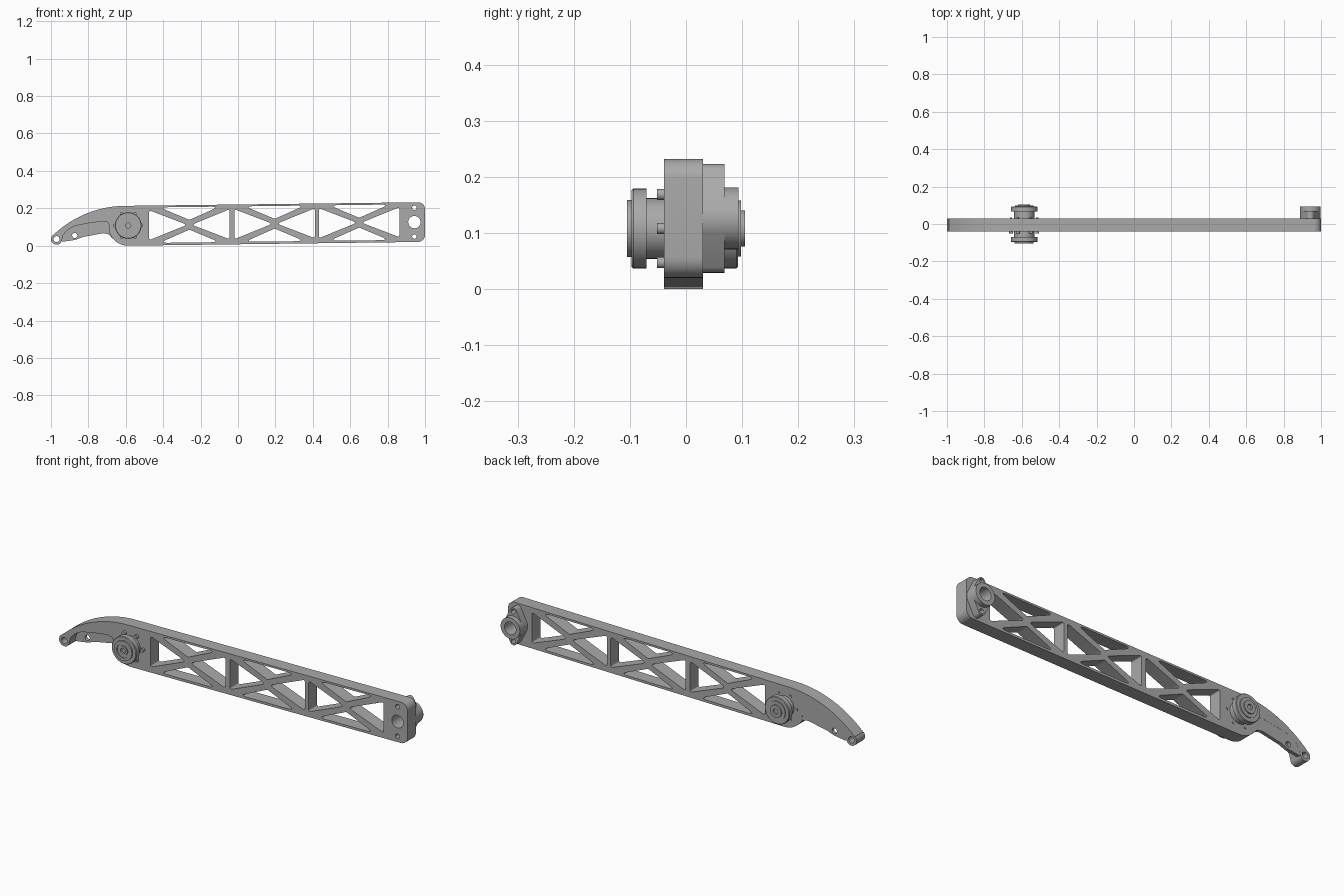
import bpy, bmesh
from math import sin, cos, pi, radians
from mathutils import Vector, Matrix
from mathutils.geometry import convex_hull_2d

cube = bpy.data.objects.get("Cube")
if cube:
    bpy.data.objects.remove(cube, do_unlink=True)

metal = bpy.data.materials.new("satin_grey_metal")
metal.use_nodes = True
GREY = (0.4, 0.4, 0.4, 1)
metal.diffuse_color = GREY
metal.node_tree.nodes["Principled BSDF"].inputs["Base Color"].default_value = GREY

HUB = (-0.587, 0.108)
SOCKET = (0.943, 0.126)
TIP = (-0.97, 0.035)
FRONT, BACK = -0.039, 0.030


def arc(c, r, a0=0, a1=360, n=32):
    full = abs(a1 - a0) == 360
    steps = n if full else n + 1
    angles = [radians(a0 + (a1 - a0) * i / n) for i in range(steps)]
    return [(c[0] + r * cos(a), c[1] + r * sin(a)) for a in angles]


def rounded(points, radius, n=6):
    """Round every corner of a polygon."""
    out = []
    for i, p in enumerate(points):
        p = Vector(p)
        a = Vector(points[i - 1]) - p
        b = Vector(points[(i + 1) % len(points)]) - p
        half = a.angle(b) / 2
        t = min(radius / max(abs(sin(half) / cos(half)), 0.01), a.length * 0.45, b.length * 0.45)
        s, e = p + a.normalized() * t, p + b.normalized() * t
        for k in range(n + 1):
            u = k / n
            out.append(tuple((1 - u) ** 2 * s + 2 * u * (1 - u) * p + u * u * e))
    return out


def finish(obj):
    obj.data.materials.clear()
    obj.data.materials.append(metal)
    bpy.ops.object.select_all(action='DESELECT')
    obj.select_set(True)
    bpy.context.view_layer.objects.active = obj
    bpy.ops.object.shade_smooth_by_angle(angle=radians(30))
    return obj


def plate(name, loops, y0, y1):
    """Extrude an x-z outline, with the later loops as holes, from y0 to y1."""
    curve = bpy.data.curves.new(name, 'CURVE')
    curve.dimensions = '2D'
    curve.fill_mode = 'BOTH'
    curve.extrude = (y1 - y0) / 2
    for loop in loops:
        s = curve.splines.new('POLY')
        s.points.add(len(loop) - 1)
        for pt, (x, z) in zip(s.points, loop):
            pt.co = (x, z, 0, 1)
        s.use_cyclic_u = True
    obj = bpy.data.objects.new(name, curve)
    bpy.context.collection.objects.link(obj)
    bpy.ops.object.select_all(action='DESELECT')
    obj.select_set(True)
    bpy.context.view_layer.objects.active = obj
    bpy.ops.object.convert(target='MESH')
    obj = bpy.context.view_layer.objects.active
    mesh = obj.data
    mesh.transform(Matrix.Translation((0, (y0 + y1) / 2, 0)) @ Matrix.Rotation(pi / 2, 4, 'X'))
    bm = bmesh.new()
    bm.from_mesh(mesh)
    bmesh.ops.remove_doubles(bm, verts=bm.verts, dist=1e-5)
    bmesh.ops.recalc_face_normals(bm, faces=bm.faces)
    bm.to_mesh(mesh)
    bm.free()
    return finish(obj)


def lathe(name, center, profile, steps=48):
    """Turn a (radius, y) profile about an axis along y."""
    bm = bmesh.new()
    vs = [bm.verts.new((r, y, 0)) for r, y in profile]
    edges = [bm.edges.new(p) for p in zip(vs, vs[1:])]
    bmesh.ops.spin(bm, geom=vs + edges, cent=(0, 0, 0), axis=(0, 1, 0),
                   angle=2 * pi, steps=steps, use_merge=True)
    bmesh.ops.remove_doubles(bm, verts=bm.verts, dist=1e-5)
    bmesh.ops.recalc_face_normals(bm, faces=bm.faces)
    bmesh.ops.translate(bm, verts=bm.verts, vec=(center[0], 0, center[1]))
    mesh = bpy.data.meshes.new(name)
    bm.to_mesh(mesh)
    bm.free()
    obj = bpy.data.objects.new(name, mesh)
    bpy.context.collection.objects.link(obj)
    return finish(obj)


def mid(x):
    """Centre line of the slightly rising beam."""
    return HUB[1] + 0.0122 * (x - HUB[0])


# Arm outline: beam end, curved back, tip eye, underside of hook, hub round
outline = arc((0.963, 0.057), 0.037, -90, 0, 8) + arc((0.963, 0.195), 0.037, 0, 90, 8)
outline += arc((-0.6, -0.347), 0.56, 90, 134, 24)
outline += arc(TIP, 0.03, 136, 325, 20)
outline += [(-0.935, 0.057), (-0.91, 0.085), (-0.87, 0.106), (-0.8, 0.12), (-0.72, 0.131),
            (-0.697, 0.125), (-0.687, 0.107)]
outline += arc(HUB, 0.108, 200, 270, 16)

# Truss windows: four triangles in each bay
windows = []
for cx in (-0.26, 0.196, 0.648):
    for s in (-1, 1):
        side = [(s * 0.215, 0.08), (s * 0.215, -0.08), (s * 0.012, 0)]
        flat = [(-0.16, s * 0.095), (0.16, s * 0.095), (0, s * 0.026)]
        for tri in (side, flat):
            windows.append(rounded([(cx + x, mid(cx + x) + z) for x, z in tri], 0.009))

ears = [(SOCKET[0], SOCKET[1] + s * 0.077) for s in (-1, 1)]
ear_holes = [arc(e, 0.012, n=20) for e in ears]
plate("arm", [outline, arc(TIP, 0.016, n=24), arc(SOCKET, 0.033)] + ear_holes + windows, FRONT, BACK)

# Thin web filling the hook behind the recess
web = [(-0.945, 0.02), (-0.87, 0.031), (-0.83, 0.046), (-0.72, 0.067), (-0.69, 0.06), (-0.665, 0.03),
       (-0.65, 0.13), (-0.72, 0.16), (-0.88, 0.115), (-0.945, 0.05)]
plate("hook_web", [rounded(web, 0.015), arc((-0.873, 0.055), 0.014, n=24)], 0.012, BACK - 0.0005)

# Socket flange and collar on the back of the beam end
pts = arc(SOCKET, 0.055, n=48) + [p for e in ears for p in arc(e, 0.02, n=24)]
hull = [pts[i] for i in convex_hull_2d([Vector(p) for p in pts])]
plate("socket_flange", [hull, arc(SOCKET, 0.033)] + ear_holes, BACK, 0.069)
plate("socket_collar", [arc(SOCKET, 0.055, n=48), arc(SOCKET, 0.033)], 0.069, 0.094)

# Pivot hub, front and back
lathe("front_hub", HUB, [
    (0, -0.094), (0.014, -0.094), (0.014, -0.105), (0.025, -0.105), (0.025, -0.1), (0.036, -0.1),
    (0.036, -0.105), (0.051, -0.105), (0.051, -0.097), (0.068, -0.097), (0.071, -0.094),
    (0.071, -0.07), (0.054, -0.07), (0.054, FRONT), (0, FRONT)])
lathe("back_hub", HUB, [
    (0, 0.096), (0.014, 0.096), (0.014, 0.105), (0.032, 0.105), (0.032, 0.098), (0.05, 0.098),
    (0.05, 0.093), (0.068, 0.093), (0.071, 0.09), (0.071, 0.067), (0.054, 0.067), (0.054, BACK), (0, BACK)])

# Ring of hub bolts
for i in range(6):
    a = i * pi / 3
    c = (HUB[0] + 0.07 * cos(a), HUB[1] + 0.07 * sin(a))
    lathe(f"front_bolt_{i + 1}", c, [(0, -0.052), (0.01, -0.052), (0.01, FRONT), (0, FRONT)], 16)
    lathe(f"back_bolt_{i + 1}", c, [(0, 0.034), (0.006, 0.034), (0.006, BACK), (0, BACK)], 16)
